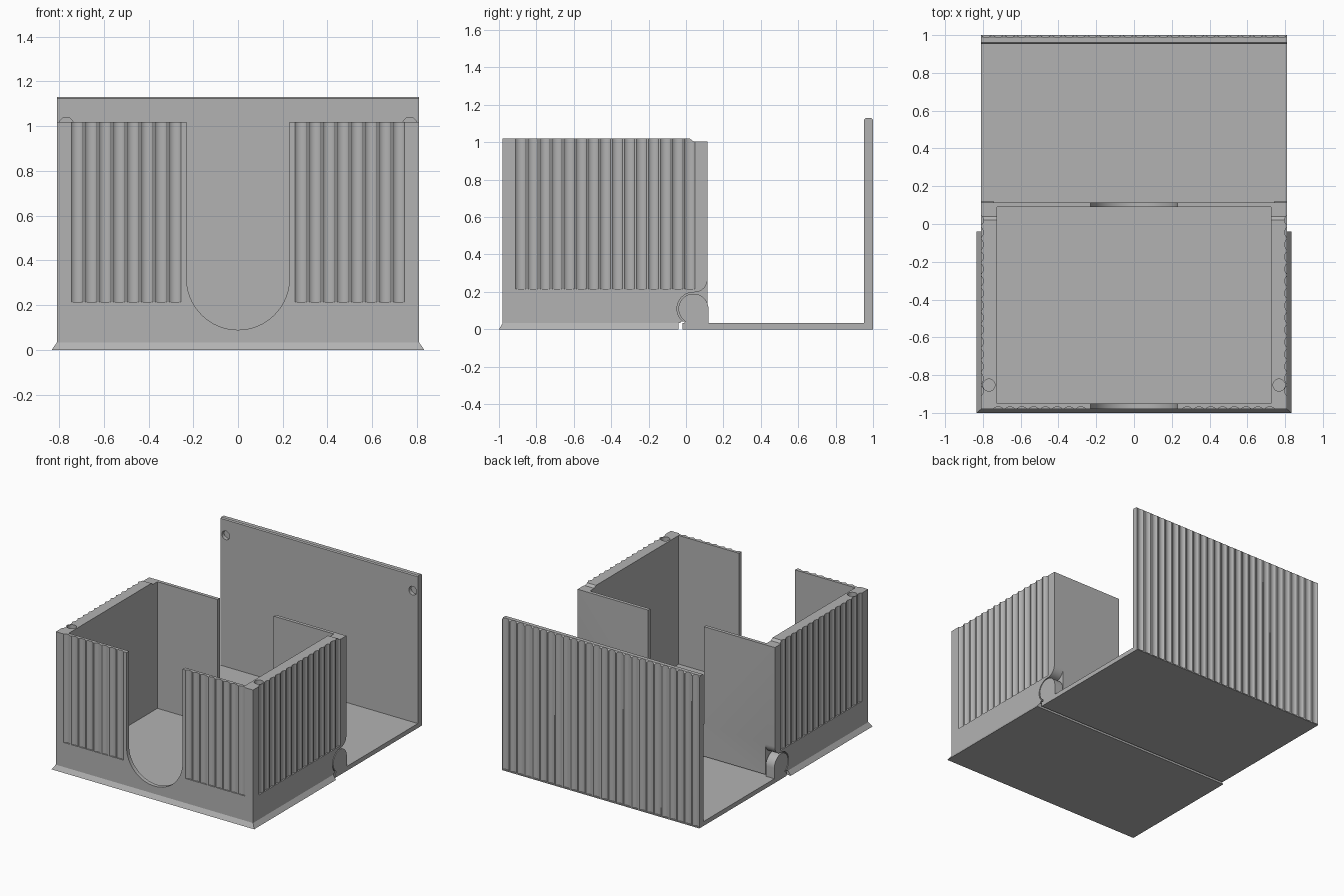
import bpy, bmesh, math
from mathutils import Vector

if "Cube" in bpy.data.objects:
    bpy.data.objects.remove(bpy.data.objects["Cube"])

grey = bpy.data.materials.new("plain_grey")
grey.diffuse_color = (0.45, 0.45, 0.45, 1)
grey.use_nodes = True
grey.node_tree.nodes["Principled BSDF"].inputs["Base Color"].default_value = grey.diffuse_color


def arc(cx, cy, r, a0, a1, n):
    """Points on an arc, angles in degrees."""
    return [(cx + r * math.cos(math.radians(a0 + (a1 - a0) * i / n)),
             cy + r * math.sin(math.radians(a0 + (a1 - a0) * i / n))) for i in range(n + 1)]


def rect(x0, y0, x1, y1):
    return [(x0, y0), (x1, y0), (x1, y1), (x0, y1)]


def prisms(name, items):
    """One object from several (outline, axis, start, end) extrusions."""
    place = {"x": lambda p, d: (d, p[0], p[1]),
             "y": lambda p, d: (p[0], d, p[1]),
             "z": lambda p, d: (p[0], p[1], d)}
    bm = bmesh.new()
    for pts, axis, a, b in items:
        low = [bm.verts.new(place[axis](p, a)) for p in pts]
        high = [bm.verts.new(place[axis](p, b)) for p in pts]
        bm.faces.new(low)
        bm.faces.new(high)
        for i in range(len(pts)):
            j = (i + 1) % len(pts)
            bm.faces.new((low[i], low[j], high[j], high[i]))
    bmesh.ops.recalc_face_normals(bm, faces=bm.faces)
    mesh = bpy.data.meshes.new(name)
    bm.to_mesh(mesh)
    bm.free()
    mesh.materials.append(grey)
    ob = bpy.data.objects.new(name, mesh)
    bpy.context.collection.objects.link(ob)
    return ob


def combine(target, tool, op="DIFFERENCE"):
    """Apply a boolean and remove its helper."""
    mod = target.modifiers.new("cut", "BOOLEAN")
    mod.operation, mod.object, mod.solver = op, tool, "EXACT"
    bpy.context.view_layer.objects.active = target
    bpy.ops.object.modifier_apply(modifier=mod.name)
    bpy.data.objects.remove(tool, do_unlink=True)


def smooth(ob):
    bpy.ops.object.select_all(action="DESELECT")
    ob.select_set(True)
    bpy.context.view_layer.objects.active = ob
    bpy.ops.object.shade_smooth_by_angle(angle=math.radians(30))


def flute(cx, cy, outward, width, depth=0.012):
    """Plan outline of a shallow concave groove on a wall facing 'outward'."""
    h = width / 2
    r = (h * h + depth * depth) / (2 * depth)
    half = math.degrees(math.asin(h / r))
    local = [(u, v + r - depth) for u, v in arc(0, 0, r, 270 - half, 270 + half, 8)]
    local += [(h, 0.02), (-h, 0.02)]
    n = Vector(outward)
    t = Vector((-n.y, n.x))
    return [tuple(Vector((cx, cy)) + t * u + n * v) for u, v in local]


# Box body with lowered rear rim
body = prisms("box_body", [([(-0.98, 0.033), (-0.03, 0.033), (-0.03, 0.042), (0.115, 0.042),
                             (0.115, 1.005), (0.04, 1.005), (0.02, 1.02), (-0.98, 1.02)],
                            "x", -0.81, 0.81)])

# Inner cavity
combine(body, prisms("cavity", [(rect(-0.725, -0.95, 0.725, 0.09), "z", 0.065, 1.2)]))

# Round-bottomed thumb slots through front and back walls
slot = arc(0, 0.32, 0.23, 180, 360, 32) + [(0.23, 1.2), (-0.23, 1.2)]
combine(body, prisms("slots", [(slot, "y", -1.1, -0.93), (slot, "y", 0.07, 0.3)]))

# Vertical grooves on the front and both sides
grooves = []
for s in (-1, 1):
    for i in range(8):
        grooves.append((flute(s * (0.28125 + 0.0625 * i), -0.98, (0, -1), 0.053), "z", 0.215, 1.1))
    for i in range(15):
        grooves.append((flute(s * 0.81, -0.915 + 0.0645 * (i + 0.5), (s, 0), 0.055), "z", 0.215, 1.1))
combine(body, prisms("grooves", grooves))

# Hinge clearances at the lower rear corners
gap = (arc(0.04, 0.11, 0.088, 235, 90, 24) + arc(0.045, 0.268, 0.07, 270, 360, 10)
       + [(0.2, 0.268), (0.2, 0.0), (-0.01, 0.0)])
combine(body, prisms("hinge_gaps", [(gap, "x", 0.732, 0.9), (gap, "x", -0.9, -0.732)]))

# Magnet holes in the rim
combine(body, prisms("rim_holes", [(arc(s * 0.768, -0.853, 0.032, 0, 350, 35), "z", 0.97, 1.1)
                                   for s in (-1, 1)]))
smooth(body)

# Flared foot around the front and sides
foot = prisms("flared_foot", [(rect(-0.833, -1.0, 0.833, -0.04), "z", 0, 0.033)])
for v in foot.data.vertices:
    if v.co.z > 0.01:
        v.co.x = math.copysign(0.81, v.co.x)
        v.co.y = max(v.co.y, -0.98)

# L-shaped lid
lid = prisms("lid", [([(-0.02, 0), (1, 0), (1, 1.12), (0.99, 1.13), (0.96, 1.13),
                       (0.953, 1.123), (0.953, 0.033), (-0.02, 0.033)], "x", -0.81, 0.81)])

# Hinge knuckles at the lid corners
knuckle = arc(0.04, 0.11, 0.08, 0, 235, 36) + [(-0.01, 0.015), (0.12, 0.015)]
combine(lid, prisms("knuckles", [(knuckle, "x", 0.74, 0.81), (knuckle, "x", -0.81, -0.74)]), "UNION")

# Grooves across the outer face of the lid
combine(lid, prisms("lid_grooves", [(flute(-0.78125 + 0.0625 * i, 1.0, (0, 1), 0.053), "z", 0.008, 1.2)
                                    for i in range(26)]))

# Magnet holes in the inner face of the lid
combine(lid, prisms("lid_holes", [(arc(s * 0.768, 1.008, 0.032, 0, 350, 35), "y", 0.9, 0.98)
                                  for s in (-1, 1)]))
smooth(lid)
